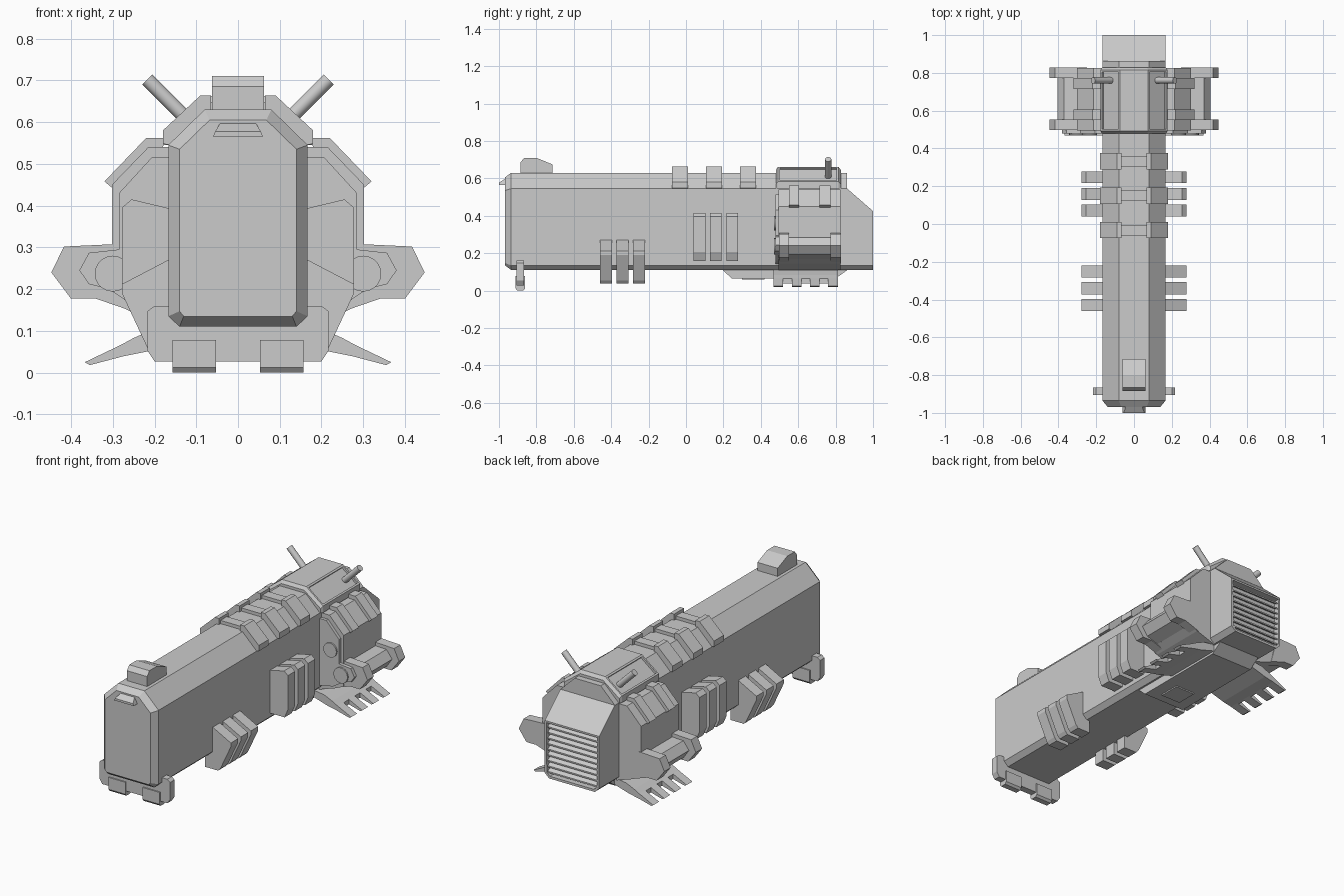
import bpy, bmesh
from mathutils import Vector

cube = bpy.data.objects.get("Cube")
if cube:
    bpy.data.objects.remove(cube)

GREY = bpy.data.materials.new("plain_grey")
GREY.use_nodes = True
GREY.diffuse_color = (0.6, 0.6, 0.6, 1)
GREY.node_tree.nodes["Principled BSDF"].inputs["Base Color"].default_value = (0.6, 0.6, 0.6, 1)


def finish(bm, name):
    bmesh.ops.recalc_face_normals(bm, faces=bm.faces)
    mesh = bpy.data.meshes.new(name)
    bm.to_mesh(mesh)
    bm.free()
    mesh.materials.append(GREY)
    obj = bpy.data.objects.new(name, mesh)
    bpy.context.collection.objects.link(obj)
    return obj


def loft(bm, rings):
    """Skin a list of equal-length rings and cap both ends."""
    vs = [[bm.verts.new(p) for p in ring] for ring in rings]
    n = len(vs[0])
    for a, b in zip(vs, vs[1:]):
        for i in range(n):
            bm.faces.new((a[i], a[(i + 1) % n], b[(i + 1) % n], b[i]))
    bm.faces.new(vs[0])
    bm.faces.new(vs[-1])


def prism_y(name, profile, spans, mirror=False):
    """Extrude an x,z profile over each y span, optionally on both sides."""
    bm = bmesh.new()
    for side in ((1, -1) if mirror else (1,)):
        for lo, hi in spans:
            loft(bm, [[(side * x, y, z) for x, z in profile] for y in (lo, hi)])
    return finish(bm, name)


def prism_x(name, profile, spans):
    """Extrude a y,z profile over each x span."""
    bm = bmesh.new()
    for lo, hi in spans:
        loft(bm, [[(x, y, z) for y, z in profile] for x in (lo, hi)])
    return finish(bm, name)


def rods(name, start, end, radius, sides=20):
    """A cylinder between two points, on both sides."""
    bm = bmesh.new()
    for side in (1, -1):
        a, b = (Vector((side * p[0], p[1], p[2])) for p in (start, end))
        made = bmesh.ops.create_cone(bm, cap_ends=True, segments=sides, radius1=radius,
                                     radius2=radius, depth=(b - a).length)["verts"]
        rot = (b - a).to_track_quat('Z', 'Y').to_matrix().to_4x4()
        rot.translation = (a + b) / 2
        bmesh.ops.transform(bm, matrix=rot, verts=made)
    obj = finish(bm, name)
    bpy.ops.object.select_all(action='DESELECT')
    bpy.context.view_layer.objects.active = obj
    obj.select_set(True)
    bpy.ops.object.shade_smooth_by_angle()
    return obj


def both(half):
    """Close a right-half profile (top to bottom) with its mirror."""
    return half + [(-x, z) for x, z in reversed(half)]


def row(first, step, count, width):
    return [(first + i * step, first + i * step + width) for i in range(count)]


# Main hull with bevelled nose
hull = both([(0.08, 0.63), (0.167, 0.545), (0.167, 0.135), (0.14, 0.11)])
nose = both([(0.068, 0.605), (0.14, 0.535), (0.14, 0.147), (0.13, 0.135)])
bm = bmesh.new()
loft(bm, [[(x, y, z) for x, z in ring] for ring, y in ((nose, -0.968), (hull, -0.935), (hull, 0.862))])
finish(bm, "hull")

# Tail with sloped roof and recessed grille
bm = bmesh.new()
tail = both([(0.167, 0.545), (0.167, 0.135), (0.14, 0.11)])
loft(bm, [[(x, y, z) for x, z in tail] for y in (0.86, 1.0)])
cut = bmesh.ops.bisect_plane(bm, geom=bm.verts[:] + bm.edges[:] + bm.faces[:], plane_co=(0, 0.862, 0.545),
                             plane_no=(0, 0.12, 0.138), clear_outer=True)
bmesh.ops.holes_fill(bm, edges=[e for e in cut["geom_cut"] if isinstance(e, bmesh.types.BMEdge)])
bmesh.ops.recalc_face_normals(bm, faces=bm.faces)
back = [f for f in bm.faces if f.normal.y > 0.99]
bmesh.ops.inset_region(bm, faces=back, thickness=0.014)
bmesh.ops.inset_region(bm, faces=back, thickness=0.0001, depth=-0.035)
finish(bm, "tail")
for i in range(9):
    z = 0.137 + i * 0.031
    prism_x("grille_slat", [(0.966, z + 0.016), (0.995, z), (0.995, z + 0.008), (0.966, z + 0.026)],
            [(-0.152, 0.152)])

# Nose ledge and top sight
bm = bmesh.new()
loft(bm, [[(-0.06, y, 0.565), (0.06, y, 0.565), (w, y, z), (-w, y, z)]
          for y, w, z in ((-0.96, 0.04, 0.602), (-1.0, 0.055, 0.577))])
finish(bm, "nose_ledge")
prism_x("top_sight", [(-0.885, 0.62), (-0.885, 0.685), (-0.865, 0.71), (-0.80, 0.71),
                      (-0.715, 0.675), (-0.715, 0.62)], [(-0.062, 0.062)])

# Ribs over the roof, with a thinner bridge in the middle
roof_spans = row(-0.075, 0.182, 3, 0.086)
prism_y("roof_ribs", [(0.065, 0.62), (0.065, 0.664), (0.09, 0.664), (0.18, 0.58), (0.18, 0.548), (0.16, 0.545)],
        roof_spans, True)
prism_y("roof_rib_bridges", both([(0.07, 0.648), (0.07, 0.62)]),
        [(a + 0.015, b - 0.015) for a, b in roof_spans])

# Rear roof cap with recessed slanted panels
bm = bmesh.new()
cap = both([(0.075, 0.662), (0.178, 0.582), (0.178, 0.545)])
cap_top = both([(0.07, 0.645), (0.17, 0.57), (0.17, 0.545)])
loft(bm, [[(x, y, z) for x, z in ring] for ring, y in
          ((cap_top, 0.48), (cap, 0.492), (cap, 0.815), (cap_top, 0.828))])
bmesh.ops.recalc_face_normals(bm, faces=bm.faces)
slants = [f for f in bm.faces if abs(f.normal.x) > 0.3 and f.normal.z > 0.3 and f.calc_area() > 0.03]
bmesh.ops.inset_individual(bm, faces=slants, thickness=0.014)
bmesh.ops.inset_individual(bm, faces=slants, thickness=0.0001, depth=-0.012)
finish(bm, "roof_cap")
rods("antennas", (0.115, 0.76, 0.60), (0.217, 0.76, 0.702), 0.017)

# Side ribs, low front set and taller middle set
prism_y("low_side_ribs", [(0.15, 0.276), (0.167, 0.27), (0.278, 0.212), (0.278, 0.19), (0.215, 0.055),
                          (0.2, 0.038), (0.12, 0.038), (0.12, 0.12)], row(-0.46, 0.088, 3, 0.064), True)
prism_y("middle_side_ribs", [(0.15, 0.39), (0.255, 0.415), (0.278, 0.395), (0.278, 0.205), (0.258, 0.158),
                             (0.15, 0.158)], row(0.04, 0.088, 3, 0.063), True)

# Rear side pods with front plates and roof louvres
prism_y("side_pods", [(0.15, 0.54), (0.215, 0.54), (0.302, 0.45), (0.302, 0.17), (0.257, 0.146), (0.15, 0.11)],
        [(0.495, 0.825)], True)
prism_y("pod_front_plates", [(0.15, 0.515), (0.207, 0.515), (0.285, 0.43), (0.285, 0.295), (0.357, 0.287),
                             (0.38, 0.245), (0.357, 0.212), (0.31, 0.2), (0.25, 0.16), (0.15, 0.14)],
        [(0.478, 0.5)], True)
prism_y("pod_louvres", [(0.17, 0.562), (0.22, 0.562), (0.32, 0.458), (0.302, 0.443), (0.2, 0.5)],
        [(0.55, 0.605), (0.715, 0.772)], True)
rods("lower_pod_discs", (0.3, 0.47, 0.237), (0.3, 0.52, 0.237), 0.043)
rods("upper_pod_discs", (0.235, 0.47, 0.36), (0.235, 0.52, 0.36), 0.04)

# Outriggers: end brackets with a slimmer bar between
prism_y("outrigger_brackets", [(0.29, 0.308), (0.417, 0.302), (0.447, 0.24), (0.40, 0.177), (0.34, 0.177),
                               (0.25, 0.146)], [(0.497, 0.552), (0.773, 0.828)], True)
prism_y("outrigger_bars", [(0.29, 0.288), (0.37, 0.285), (0.405, 0.24), (0.372, 0.192), (0.27, 0.16)],
        [(0.53, 0.8)], True)

# Toothed fins below the pods
prism_y("fin_bases", [(0.12, 0.115), (0.2, 0.105), (0.25, 0.083), (0.285, 0.064), (0.285, 0.037), (0.22, 0.05),
                      (0.12, 0.08)], [(0.468, 0.812)], True)
prism_y("fin_teeth", [(0.275, 0.069), (0.367, 0.025), (0.355, 0.018), (0.275, 0.039)],
        row(0.468, 0.0975, 4, 0.051), True)

# Belly block with a small vent
prism_x("belly", [(0.19, 0.115), (0.245, 0.065), (0.80, 0.065), (0.87, 0.115)], [(-0.13, 0.13)])
prism_x("belly_vent", [(0.3, 0.07), (0.3, 0.058), (0.42, 0.058), (0.42, 0.07)], [(-0.06, 0.06)])

# Front cradle and foot pads
prism_y("front_cradle", both([(0.14, 0.16), (0.2, 0.16), (0.217, 0.147), (0.217, 0.053), (0.2, 0.027)]),
        [(-0.905, -0.866)])
prism_x("foot_pads", [(-0.912, 0.078), (-0.912, 0.012), (-0.902, 0), (-0.87, 0), (-0.86, 0.012), (-0.86, 0.078)],
        [(0.053, 0.157), (-0.157, -0.053)])
